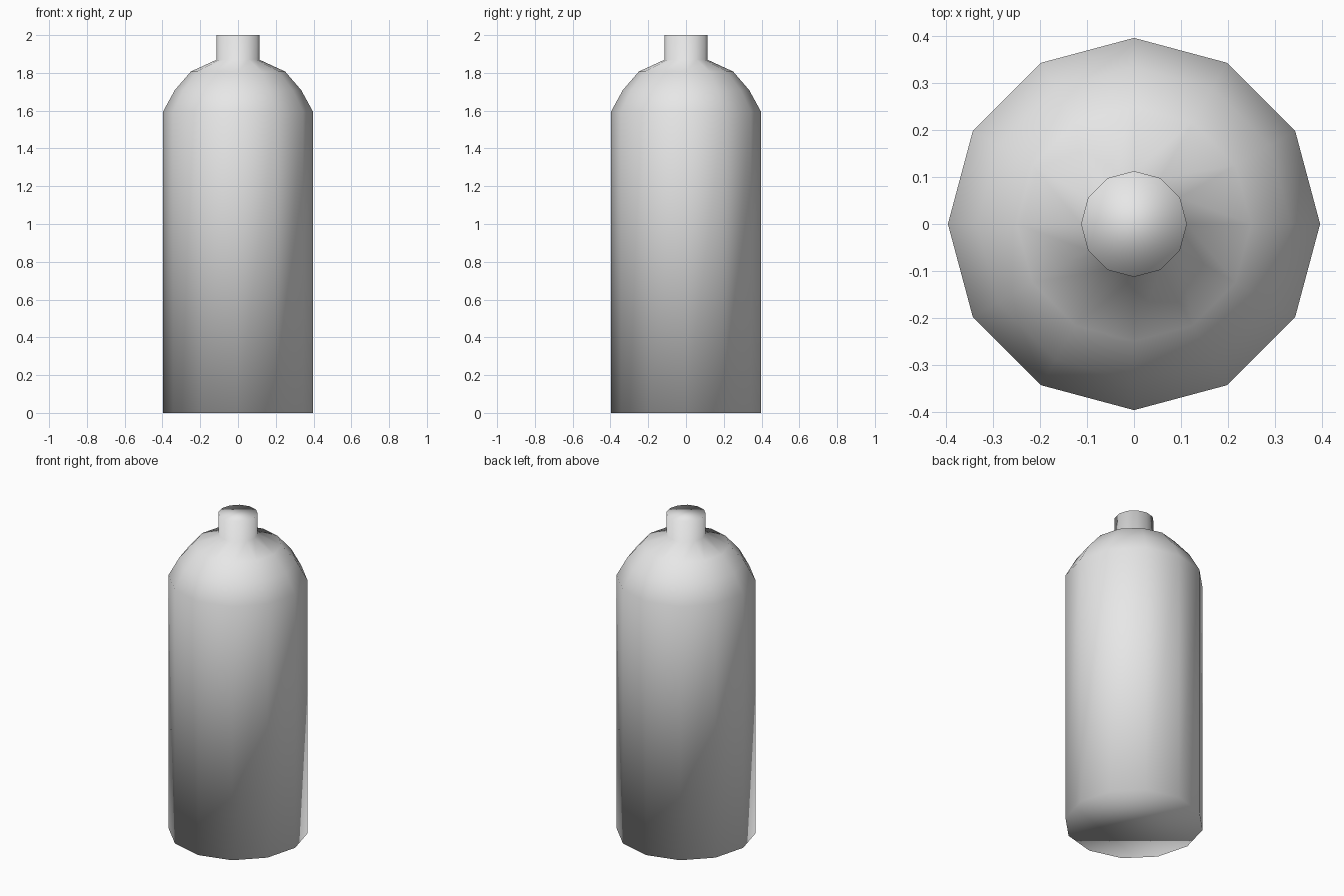
import bpy
import bmesh
from math import cos, sin, tau

SIDES = 12

cube = bpy.data.objects.get("Cube")
if cube:
    bpy.data.objects.remove(cube, do_unlink=True)

# Plain grey body material
grey = bpy.data.materials.new("light_grey")
grey.use_nodes = True
colour = (0.8, 0.8, 0.8, 1.0)
grey.diffuse_color = colour
grey.node_tree.nodes["Principled BSDF"].inputs["Base Color"].default_value = colour

# Bottle outline as (radius, height): base, wall, rounded shoulder, neck
profile = [(0.397, 0.0), (0.397, 1.595), (0.335, 1.708),
           (0.25, 1.807), (0.113, 1.87), (0.113, 2.0)]

bm = bmesh.new()
rings = []
for radius, height in profile:
    rings.append([bm.verts.new((radius * cos(tau * i / SIDES),
                                radius * sin(tau * i / SIDES), height))
                  for i in range(SIDES)])

# Walls between neighbouring rings
for low, high in zip(rings, rings[1:]):
    for i in range(SIDES):
        j = (i + 1) % SIDES
        bm.faces.new((low[i], low[j], high[j], high[i]))

# Flat base and neck top
bm.faces.new(rings[0][::-1])
bm.faces.new(rings[-1])

# Soft shading runs over the whole bottle, rims included
for face in bm.faces:
    face.smooth = True

mesh = bpy.data.meshes.new("bottle")
bm.to_mesh(mesh)
bm.free()
mesh.materials.append(grey)
bottle = bpy.data.objects.new("bottle", mesh)
bpy.context.collection.objects.link(bottle)
